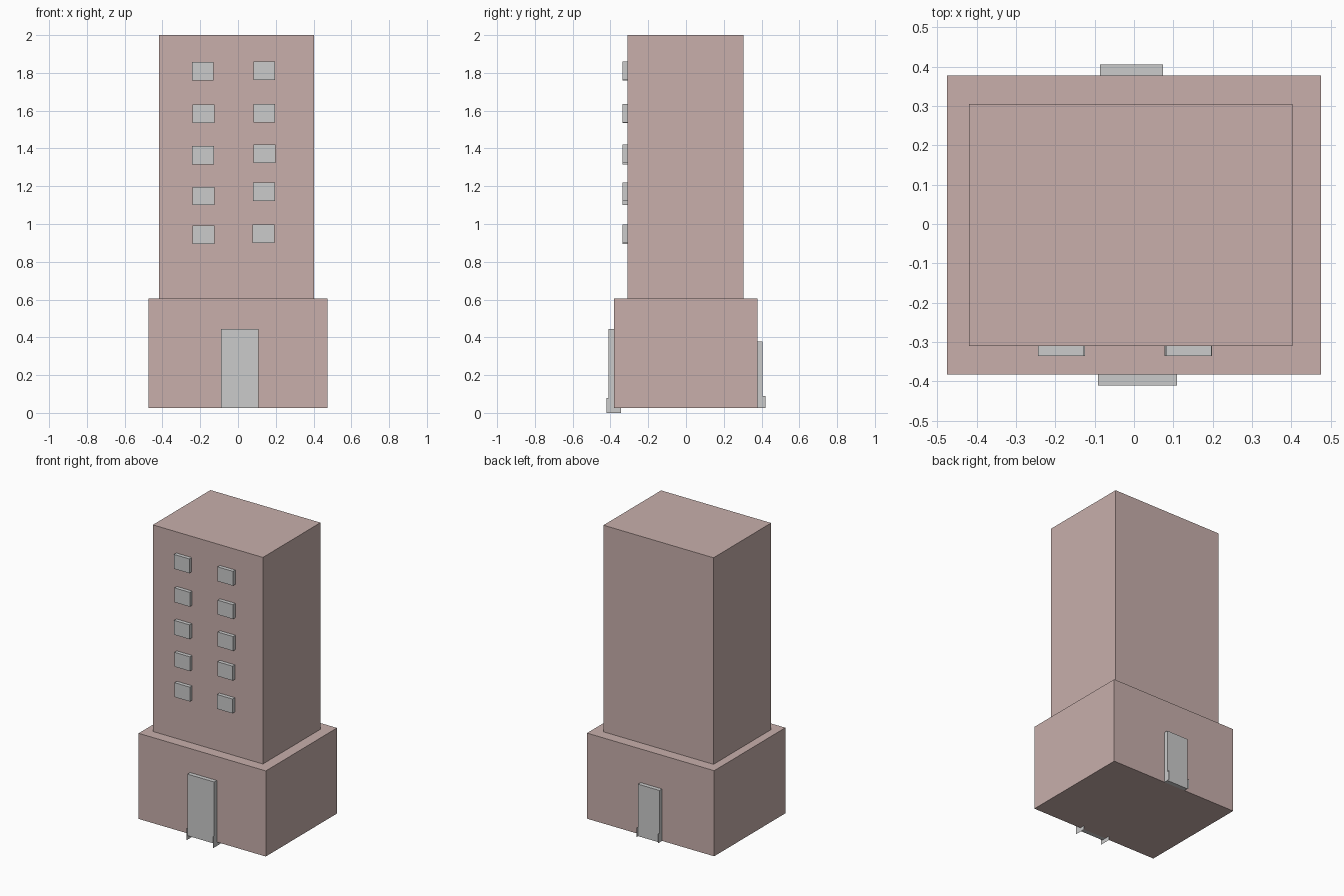
import bpy
import bmesh

if "Cube" in bpy.data.objects:
    bpy.data.objects.remove(bpy.data.objects["Cube"])

pink = bpy.data.materials.new("pink_wall")
pink.diffuse_color = (0.58, 0.43, 0.41, 1)
pink.use_nodes = True
pink.node_tree.nodes["Principled BSDF"].inputs["Base Color"].default_value = pink.diffuse_color


def make(name, bm, mat=None):
    me = bpy.data.meshes.new(name)
    bm.to_mesh(me)
    bm.free()
    ob = bpy.data.objects.new(name, me)
    bpy.context.collection.objects.link(ob)
    if mat:
        me.materials.append(mat)
    return ob


def box(name, x, y, z, mat=None):
    """Box from (min, max) ranges on each axis."""
    bm = bmesh.new()
    bmesh.ops.create_cube(bm, size=1)
    for v in bm.verts:
        v.co = [r[0] if c < 0 else r[1] for c, r in zip(v.co, (x, y, z))]
    return make(name, bm, mat)


def fin(name, x, y, z):
    """Paper-thin upright plate across the x axis."""
    bm = bmesh.new()
    corners = ((y[0], z[0]), (y[1], z[0]), (y[1], z[1]), (y[0], z[1]))
    bm.faces.new([bm.verts.new((x, a, b)) for a, b in corners])
    return make(name, bm)


# Building masses
box("base_block", (-0.475, 0.475), (-0.382, 0.378), (0.027, 0.605), pink)
box("tower", (-0.419, 0.403), (-0.31, 0.305), (0.605, 2.0), pink)

# Doors, each with thin plates at the foot of both sides
box("front_door", (-0.091, 0.109), (-0.41, -0.382), (0.027, 0.443))
box("back_door", (-0.086, 0.074), (0.378, 0.406), (0.027, 0.378))
for side, fx, bx in (("left", -0.091, -0.086), ("right", 0.109, 0.074)):
    fin("front_door_foot_" + side, fx, (-0.421, -0.345), (0.0, 0.08))
    fin("back_door_foot_" + side, bx, (0.373, 0.421), (0.027, 0.09))

# Windows: lower left corner (x, z) of each, slightly uneven
columns = {
    "left": ((-0.244, 1.76), (-0.24, 1.535), (-0.243, 1.315), (-0.24, 1.1), (-0.24, 0.895)),
    "right": ((0.082, 1.763), (0.082, 1.538), (0.083, 1.323), (0.08, 1.122), (0.078, 0.9)),
}
for side, spots in columns.items():
    for i, (x, z) in enumerate(spots):
        box(f"window_{side}_{i + 1}", (x, x + 0.115), (-0.335, -0.31), (z, z + 0.097))
